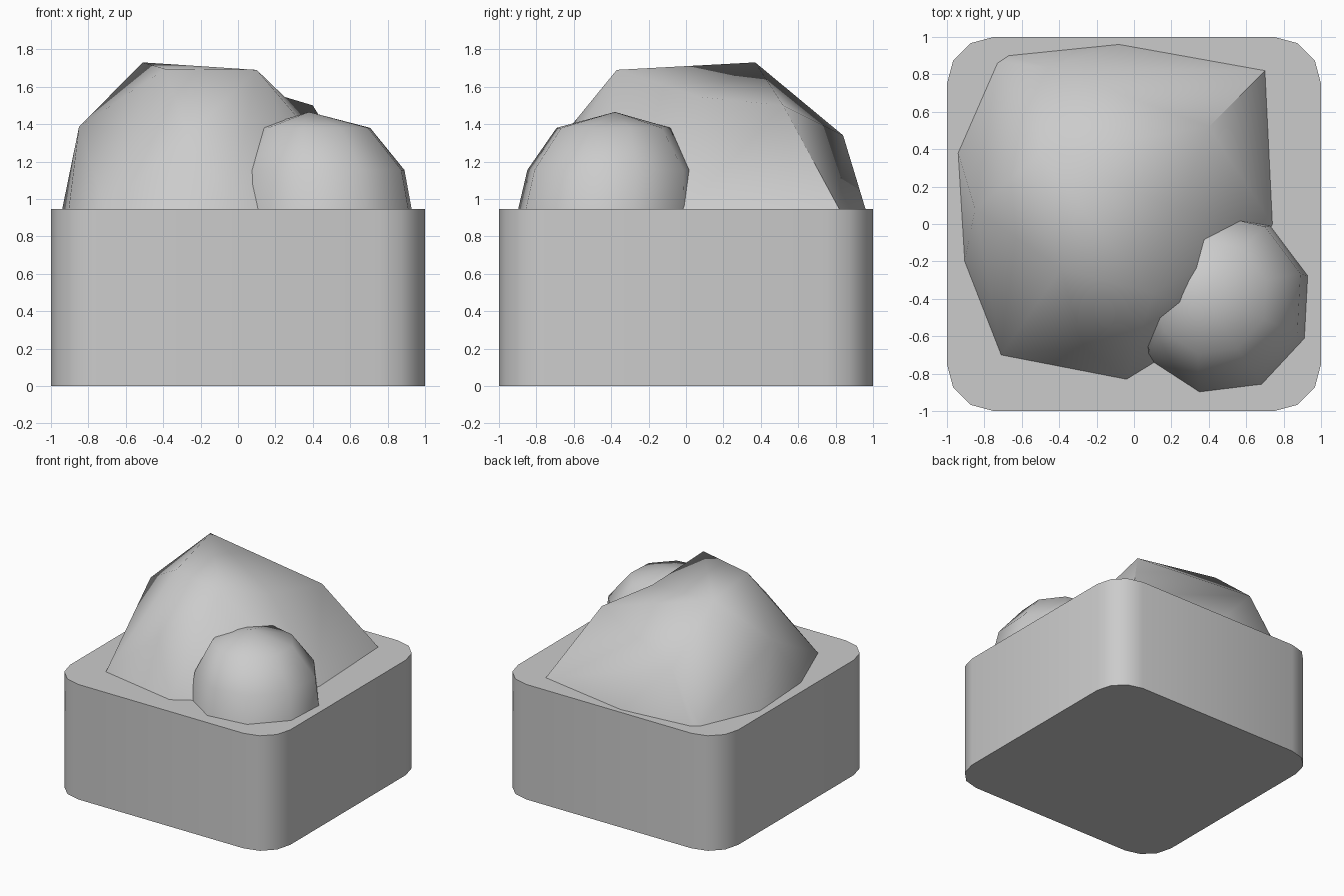
import bpy, bmesh, math
from mathutils import Vector

if "Cube" in bpy.data.objects:
    bpy.data.objects.remove(bpy.data.objects["Cube"], do_unlink=True)

TOP = 0.945

stone = bpy.data.materials.new("stone_grey")
stone.use_nodes = True
stone.diffuse_color = (0.6, 0.6, 0.6, 1)
stone.node_tree.nodes["Principled BSDF"].inputs["Base Color"].default_value = (0.6, 0.6, 0.6, 1)


def finish(bm, name, angle):
    bmesh.ops.recalc_face_normals(bm, faces=bm.faces)
    mesh = bpy.data.meshes.new(name)
    bm.to_mesh(mesh)
    bm.free()
    mesh.materials.append(stone)
    obj = bpy.data.objects.new(name, mesh)
    bpy.context.collection.objects.link(obj)
    bpy.ops.object.select_all(action='DESELECT')
    obj.select_set(True)
    bpy.context.view_layer.objects.active = obj
    bpy.ops.object.shade_smooth_by_angle(angle=math.radians(angle))
    return obj


def hull(points):
    bm = bmesh.new()
    for p in points:
        bm.verts.new(p)
    result = bmesh.ops.convex_hull(bm, input=bm.verts)
    loose = {v for v in result["geom_interior"] if isinstance(v, bmesh.types.BMVert)}
    bmesh.ops.delete(bm, geom=list(loose), context='VERTS')
    return bm


# Square plinth with rounded vertical corners
bm = bmesh.new()
bmesh.ops.create_cube(bm, size=1)
bmesh.ops.scale(bm, vec=(2, 2, TOP), verts=bm.verts)
bmesh.ops.translate(bm, vec=(0, 0, TOP / 2), verts=bm.verts)
uprights = [e for e in bm.edges if abs(e.verts[0].co.z - e.verts[1].co.z) > 0.5]
bmesh.ops.bevel(bm, geom=uprights, offset=0.25, segments=3, profile=0.5, affect='EDGES')
finish(bm, "plinth", 40)

# Large angular boulder: footprint plus upper corners
footprint = [(-0.71, -0.70), (-0.04, -0.83), (0.5, -0.5), (0.74, 0), (0.70, 0.82),
             (-0.08, 0.96), (-0.67, 0.90), (-0.73, 0.86), (-0.94, 0.38),
             (-0.905, -0.20), (-0.86, -0.27)]
front_crest = Vector((0.10, -0.37, 1.69))
back_shoulder = Vector((0.40, 0.52, 1.50))
corners = [(-0.51, 0.37, 1.73), (-0.39, -0.24, 1.695), (-0.27, -0.66, 1.335),
           (-0.85, 0.08, 1.385), (-0.46, 0.84, 1.34), front_crest, back_shoulder]
bm = hull([(x, y, TOP) for x, y in footprint] + corners)

# Slight dip along the crest
for e in list(bm.edges):
    a, b = (v.co for v in e.verts)
    if (a + b - front_crest - back_shoulder).length < 0.001:
        new = bmesh.ops.subdivide_edges(bm, edges=[e], cuts=1)["geom_inner"]
        for v in new:
            if isinstance(v, bmesh.types.BMVert):
                v.co.z -= 0.05
        break
bmesh.ops.triangulate(bm, faces=bm.faces)
finish(bm, "large_boulder", 48)

# Small rounded boulder: shrinking rings and an apex
points = [(0.38, -0.38, 1.465)]
for z, radius, cx, cy in ((TOP, 0.49, 0.46, -0.42), (1.155, 0.46, 0.45, -0.40),
                          (1.38, 0.31, 0.41, -0.39)):
    for i in range(9):
        a = math.radians(257 + 40 * i)
        points.append((cx + radius * math.cos(a), cy + radius * math.sin(a), z))
finish(hull(points), "small_boulder", 60)
